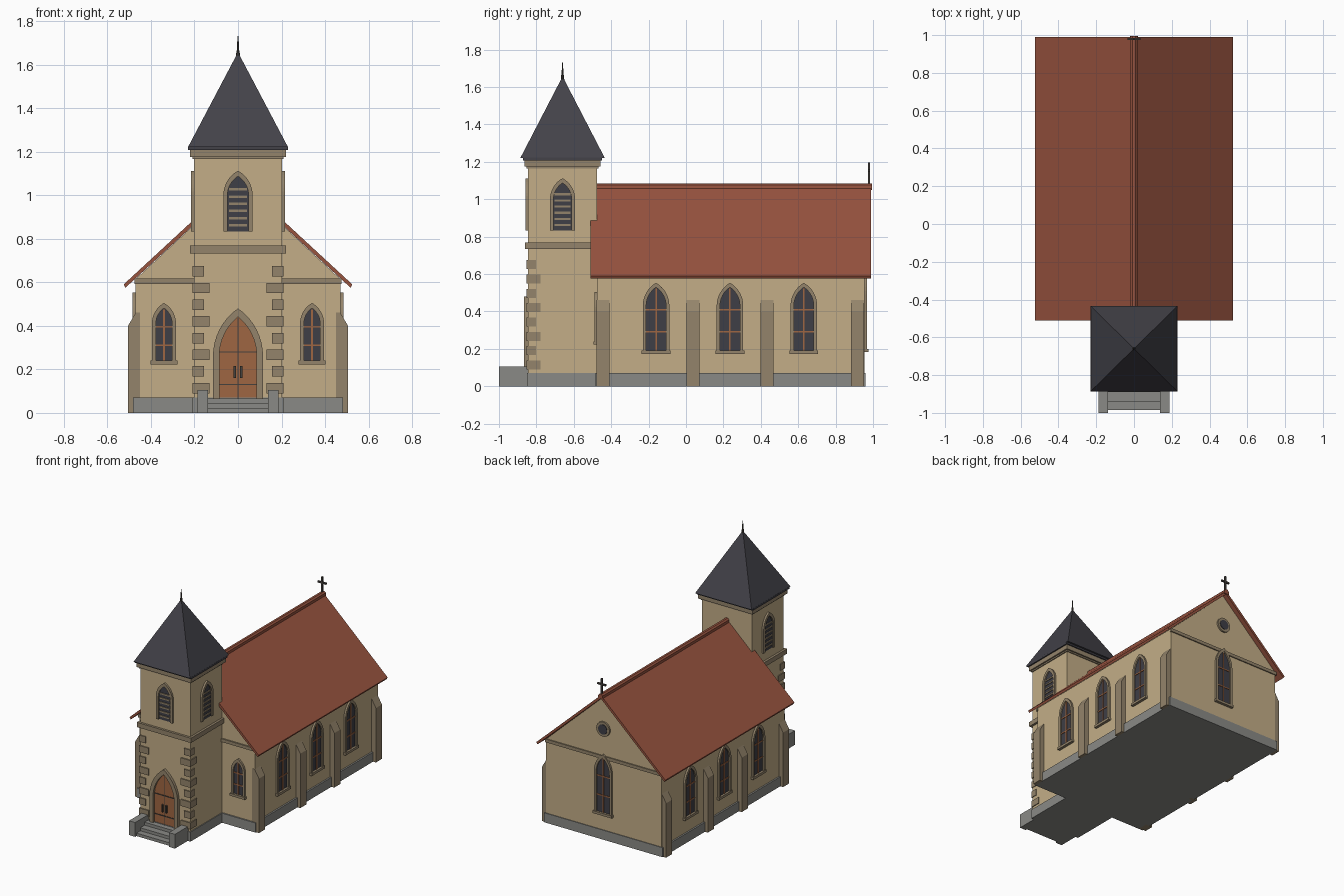
import bpy, bmesh, math
from mathutils import Matrix, Vector

if "Cube" in bpy.data.objects:
    bpy.data.objects.remove(bpy.data.objects["Cube"])


def material(name, hex_code):
    srgb = [int(hex_code[i:i + 2], 16) / 255 for i in (0, 2, 4)]
    col = [c / 12.92 if c < 0.04 else ((c + 0.055) / 1.055) ** 2.4 for c in srgb] + [1]
    m = bpy.data.materials.new(name)
    m.use_nodes = True
    m.diffuse_color = col
    bsdf = m.node_tree.nodes["Principled BSDF"]
    bsdf.inputs["Base Color"].default_value = col
    bsdf.inputs["Roughness"].default_value = 0.9
    return m


WALL = material("cream plaster", "C3AE87")
STONE = material("brown stone", "94846B")
BASE = material("grey stone", "8A8A86")
TILE = material("red tile", "97533F")
SLATE = material("dark slate", "434249")
GLASS = material("dark glass", "3E3E46")
WOOD = material("orange wood", "9F6642")
METAL = material("dark metal", "45413D")

IDENT = Matrix.Identity(4)


def finish(name, bm, mat, place=IDENT):
    bmesh.ops.recalc_face_normals(bm, faces=bm.faces)
    mesh = bpy.data.meshes.new(name)
    bm.to_mesh(mesh)
    bm.free()
    mesh.transform(place)
    mesh.materials.append(mat)
    ob = bpy.data.objects.new(name, mesh)
    bpy.context.scene.collection.objects.link(ob)
    return ob


def box(name, x, y, z, mat, place=IDENT):
    """Block from three (low, high) ranges."""
    bm = bmesh.new()
    size = Matrix.Diagonal((x[1] - x[0], y[1] - y[0], z[1] - z[0], 1))
    mid = Matrix.Translation((sum(x) / 2, sum(y) / 2, sum(z) / 2))
    bmesh.ops.create_cube(bm, size=1, matrix=mid @ size)
    return finish(name, bm, mat, place)


def prism(name, outline, y0, y1, mat, place=IDENT):
    """Extrude an (x, z) outline along y."""
    bm = bmesh.new()
    face = bm.faces.new([bm.verts.new((x, y0, z)) for x, z in outline])
    out = bmesh.ops.extrude_face_region(bm, geom=[face])
    moved = [v for v in out["geom"] if isinstance(v, bmesh.types.BMVert)]
    bmesh.ops.translate(bm, verts=moved, vec=(0, y1 - y0, 0))
    return finish(name, bm, mat, place)


def arch(w, z0, spring, top, n=8):
    """Pointed arch outline, from bottom right round to bottom left."""
    h = top - spring
    r = (w * w + h * h) / (2 * w)
    end = math.asin(h / r)
    right = [(w - r + r * math.cos(end * i / n), spring + r * math.sin(end * i / n))
             for i in range(n + 1)]
    left = [(-x, z) for x, z in reversed(right[:-1])]
    return [(w, z0)] + right + left + [(-w, z0)]


def facing(x, y, angle):
    """Put a piece modelled on the -y side at a wall point."""
    return Matrix.Translation((x, y, 0)) @ Matrix.Rotation(math.radians(angle), 4, "Z")


def surround(name, w, t, z0, spring, top, place, filling, proud=0.014):
    inner = arch(w - t, z0, spring, top - t * 1.35)
    prism(name + "_surround", arch(w, z0, spring, top) + inner[::-1], -proud, 0.01, STONE, place)
    prism(name + "_panel", inner, -0.004, 0.005, filling, place)


def church_window(name, w, z0, spring, top, place):
    surround(name, w, 0.018, z0, spring, top, place, GLASS)
    box(name + "_sill", (-w - 0.006, w + 0.006), (-0.02, 0.01), (z0 - 0.008, z0 + 0.01), STONE, place)
    box(name + "_mullion", (-0.004, 0.004), (-0.008, 0), (z0, top - 0.03), WOOD, place)
    for f in (0.45, 0.92):
        z = z0 + (spring - z0) * f
        box(name + "_glazing_bar", (0.016 - w, w - 0.016), (-0.008, 0), (z - 0.004, z + 0.004), WOOD, place)


# Nave body, plinth and gable bands
HALF, FRONT, BACK = 0.47, -0.475, 0.955
prism("nave_walls", [(-HALF, 0.03), (HALF, 0.03), (HALF, 0.615), (0, 1.05), (-HALF, 0.615)],
      FRONT, BACK, WALL)
box("nave_plinth", (-0.482, 0.482), (-0.485, 0.96), (0, 0.07), BASE)
box("front_gable_band", (-0.475, 0.475), (-0.485, -0.47), (0.593, 0.617), STONE)
box("back_gable_band", (-0.475, 0.475), (0.95, 0.963), (0.593, 0.617), STONE)

# Nave roof
for side, label in ((1, "left"), (-1, "right")):
    slope = [(0, 1.075), (side * 0.525, 0.59), (side * 0.517, 0.575), (0, 1.05)]
    prism(label + "_roof_slope", slope, -0.51, 0.99, TILE)
prism("ridge_cap", [(-0.02, 1.05), (0.02, 1.05), (0.018, 1.075), (0.008, 1.085),
                    (-0.008, 1.085), (-0.018, 1.075)], -0.5, 0.995, TILE)

# Side windows and buttresses
for side, label in ((1, "left"), (-1, "right")):
    for y in (-0.16, 0.235, 0.63):
        church_window(label + "_window", 0.071, 0.18, 0.43, 0.553, facing(side * HALF, y, 90 * side))
    for y in (-0.443, 0.038, 0.433, 0.917):
        cut = [(side * x, z) for x, z in ((0.45, 0), (0.505, 0), (0.505, 0.4), (0.47, 0.46), (0.45, 0.46))]
        prism(label + "_buttress", cut, y - 0.035, y + 0.035, STONE)
    church_window(label + "_front_window", 0.055, 0.23, 0.41, 0.505, facing(side * 0.34, FRONT, 0))

# Back window and round gable window
rear = facing(0, BACK, 180)
church_window("back_window", 0.072, 0.19, 0.49, 0.63, rear)


def ring(r, z=0.815, n=20):
    return [(r * math.cos(math.tau * i / n), z + r * math.sin(math.tau * i / n)) for i in range(n)]


prism("round_window_surround", ring(0.054), -0.012, 0.01, STONE, rear)
prism("round_window_glass", ring(0.036), -0.016, 0, GLASS, rear)

# Tower shaft, belt and cornice
TX, TY, MID = 0.203, 0.185, -0.66


def tower_block(name, grow, z, mat):
    box(name, (-TX - grow, TX + grow), (MID - TY - grow, MID + TY + grow), z, mat)


tower_block("tower_walls", 0, (0.03, 1.18), WALL)
tower_block("tower_plinth", 0.006, (0, 0.07), BASE)
tower_block("tower_belt", 0.017, (0.733, 0.768), STONE)
tower_block("tower_lower_cornice", 0.007, (1.165, 1.18), STONE)
tower_block("tower_cornice", 0.018, (1.175, 1.21), STONE)

# Corner stones on the tower front
for i in range(8):
    z = 0.09 + i * 0.0766
    reach = 0.047 if i % 2 else 0.072
    for side in (1, -1):
        xs = sorted((side * (TX + 0.006), side * (TX - reach)))
        box("corner_stone", xs, (MID - TY - 0.008, MID - TY + reach - 0.004), (z, z + 0.048), STONE)

# Belfry openings with louvres
for x, y, angle in ((0, MID - TY, 0), (TX, MID, 90), (-TX, MID, -90)):
    place = facing(x, y, angle)
    surround("belfry", 0.067, 0.019, 0.834, 1.0, 1.112, place, GLASS)
    for i in range(6):
        z = 0.856 + i * 0.033
        box("louvre", (-0.042, 0.042), (-0.01, 0), (z, z + 0.011), STONE, place)

# Spire and finial
bm = bmesh.new()
shape = Matrix.Translation((0, MID, 1.435)) @ Matrix.Diagonal((0.23, 0.226, 1, 1)) \
    @ Matrix.Rotation(math.pi / 4, 4, "Z")
bmesh.ops.create_cone(bm, segments=4, cap_ends=True, radius1=math.sqrt(2), radius2=0.02,
                      depth=0.43, matrix=shape)
finish("spire", bm, SLATE)
tower_block("spire_eave", 0.027, (1.208, 1.222), SLATE)
for name, r1, r2, low, high in (("finial_base", 0.011, 0.007, 1.62, 1.665),
                                ("finial_tip", 0.006, 0.002, 1.66, 1.73)):
    bm = bmesh.new()
    bmesh.ops.create_cone(bm, segments=8, cap_ends=True, radius1=r1, radius2=r2, depth=high - low,
                          matrix=Matrix.Translation((0, MID, (low + high) / 2)))
    finish(name, bm, METAL)

# Roof cross
box("cross_post", (-0.006, 0.006), (0.973, 0.985), (1.07, 1.195), METAL)
box("cross_arm", (-0.034, 0.034), (0.973, 0.985), (1.146, 1.158), METAL)

# Door
porch = facing(0, MID - TY, 0)
surround("door", 0.115, 0.029, 0.065, 0.26, 0.48, porch, WOOD, 0.02)
box("door_seam", (-0.002, 0.002), (-0.008, 0), (0.065, 0.435), METAL, porch)
for z in (0.13, 0.28):
    box("door_strap", (-0.084, 0.084), (-0.008, 0), (z - 0.003, z + 0.003), METAL, porch)
for side in (1, -1):
    box("door_handle", sorted((side * 0.01, side * 0.02)), (-0.016, 0), (0.16, 0.215), METAL, porch)

# Front steps and side walls
for i, y in enumerate((-0.985, -0.94, -0.89)):
    box("step", (-0.14, 0.14), (y, -0.83), (0, 0.022 * (i + 1)), BASE)
for side in (1, -1):
    box("step_side_wall", sorted((side * 0.137, side * 0.187)), (-1, -0.84), (0, 0.105), BASE)
